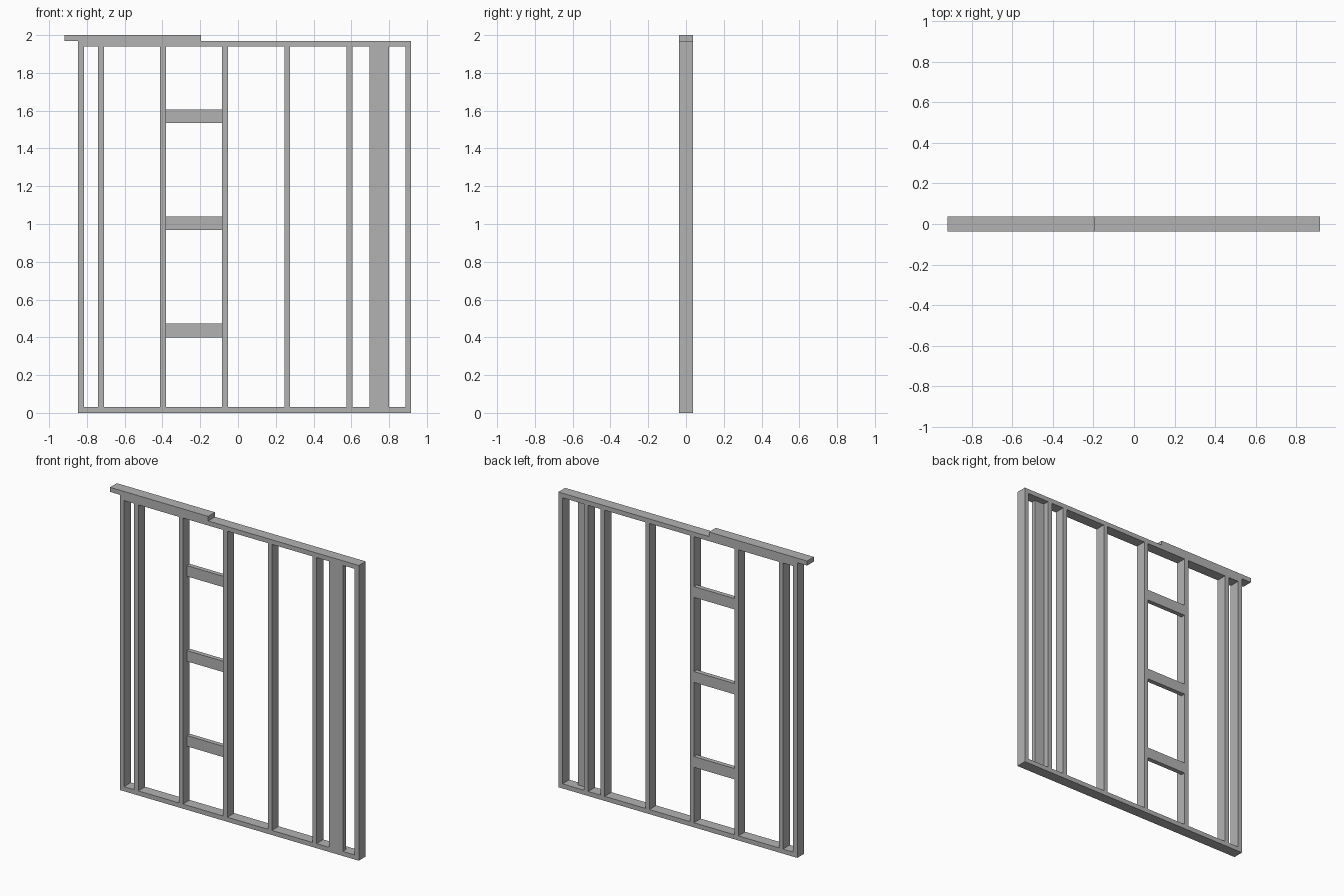
import bpy

old = bpy.data.objects.get("Cube")
if old:
    bpy.data.objects.remove(old, do_unlink=True)

T = 0.0305          # lumber thickness
D = 0.072           # lumber depth
LEFT, RIGHT = -0.847, 0.917
TOP = 2.0 - T       # top of the lower top plate

grey = bpy.data.materials.new("lumber_grey")
grey.use_nodes = True
colour = (0.45, 0.45, 0.45, 1)
grey.diffuse_color = colour
grey.node_tree.nodes["Principled BSDF"].inputs["Base Color"].default_value = colour


def board(name, x, y, z):
    """Box spanning the given (low, high) ranges."""
    bpy.ops.mesh.primitive_cube_add(size=1, location=[sum(r) / 2 for r in (x, y, z)])
    ob = bpy.context.object
    ob.name = name
    ob.scale = [r[1] - r[0] for r in (x, y, z)]
    bpy.ops.object.transform_apply(location=False, rotation=False, scale=True)
    ob.data.materials.append(grey)
    return ob


depth = (-D / 2, D / 2)
height = (T, TOP - T)

# Plates
board("bottom_plate", (LEFT, RIGHT), depth, (0, T))
board("top_plate", (LEFT, RIGHT), depth, (TOP - T, TOP))
board("overlapping_top_plate", (-0.919, -0.195), depth, (TOP, 2.0))

# Upright studs, by their low x edge
for i, x in enumerate((LEFT, -0.741, -0.412, -0.084, 0.245, 0.575, 0.697, RIGHT - T)):
    board(f"stud_{i + 1}", (x, x + T), depth, height)

# Flat stud flush with the front, making an L with the seventh stud
board("flat_corner_stud", (0.697 + T, 0.697 + T + D), (-D / 2, -D / 2 + T), height)

# Flat blocking flush with the back
for i, z in enumerate((0.436, 1.003, 1.570)):
    board(f"blocking_{i + 1}", (-0.412 + T, -0.084), (D / 2 - T, D / 2), (z - D / 2, z + D / 2))
